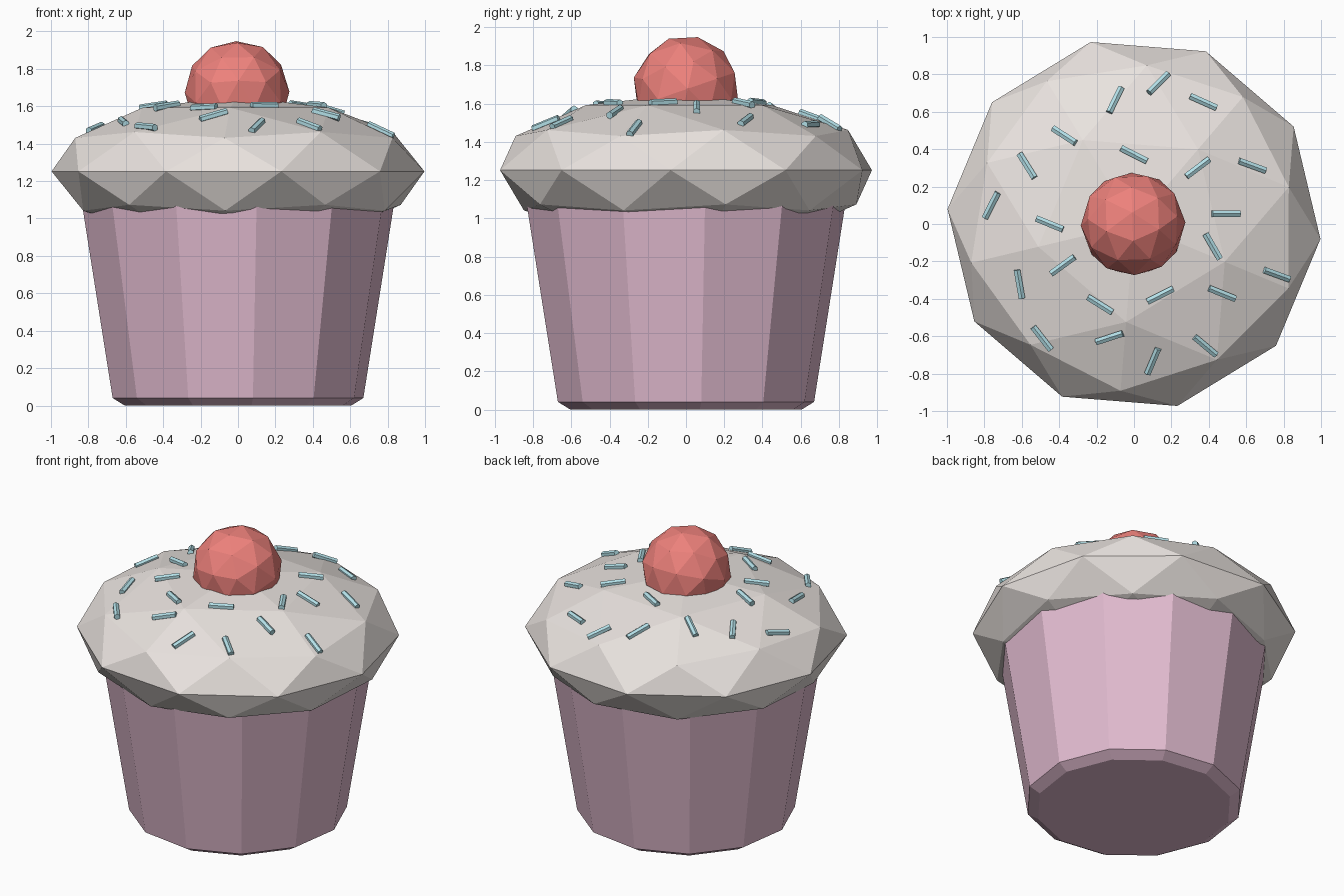
import bpy, bmesh
from math import radians, cos, sin
from mathutils import Matrix, Vector
from mathutils.bvhtree import BVHTree

if "Cube" in bpy.data.objects:
    bpy.data.objects.remove(bpy.data.objects["Cube"])


def material(name, rgb):
    m = bpy.data.materials.new(name)
    m.diffuse_color = (*rgb, 1)
    m.use_nodes = True
    m.node_tree.nodes["Principled BSDF"].inputs["Base Color"].default_value = m.diffuse_color
    return m


def add_object(name, bm, mat):
    bmesh.ops.recalc_face_normals(bm, faces=bm.faces)
    me = bpy.data.meshes.new(name)
    bm.to_mesh(me)
    me.materials.append(mat)
    ob = bpy.data.objects.new(name, me)
    bpy.context.collection.objects.link(ob)
    return ob


# Paper cup: 12-sided tapered wall with a small chamfer at the base
bm = bmesh.new()
rings = []
for r, z in [(0.61, 0.0), (0.675, 0.04), (0.842, 1.09)]:
    rings.append([bm.verts.new((r * cos(radians(6.8 + 30 * i)),
                                r * sin(radians(6.8 + 30 * i)), z)) for i in range(12)])
for lo, hi in zip(rings, rings[1:]):
    for i in range(12):
        j = (i + 1) % 12
        bm.faces.new((lo[i], lo[j], hi[j], hi[i]))
bm.faces.new(rings[0])
bm.faces.new(rings[-1])
add_object("paper_cup", bm, material("pink", (0.76, 0.5, 0.63)))
bm.free()

# Frosting: flattened low-poly sphere
bm = bmesh.new()
bmesh.ops.create_icosphere(bm, subdivisions=2, radius=1.0,
                           matrix=Matrix.Translation((0, 0, 1.252))
                           @ Matrix.Diagonal((1, 1, 0.4, 1))
                           @ Matrix.Rotation(radians(-22.6), 4, 'Z'))
add_object("frosting", bm, material("cream", (0.82, 0.77, 0.74)))
surface = BVHTree.FromBMesh(bm)
bm.free()

# Cherry: tilted low-poly sphere sunk into the frosting
bm = bmesh.new()
bmesh.ops.create_icosphere(bm, subdivisions=2, radius=0.28,
                           matrix=Matrix.Translation((-0.005, 0, 1.675))
                           @ Matrix.Rotation(radians(19), 4, 'X')
                           @ Matrix.Rotation(radians(20), 4, 'Z'))
add_object("cherry", bm, material("red", (0.85, 0.22, 0.2)))
bm.free()

# Sprinkles: x, y and heading, laid flat on the frosting
sprinkles = [
    (-.10, .66, 64), (.13, .75, 45), (.37, .65, -24), (-.37, .47, -33),
    (0, .37, -27), (-.57, .31, -58), (.34, .30, 37), (.63, .31, -20),
    (-.76, .10, 63), (-.45, 0, -22), (.49, .055, 0), (.42, -.12, -60),
    (-.38, -.22, 36), (.76, -.27, -20), (-.61, -.32, -80), (-.18, -.43, -32),
    (.14, -.38, 27), (.47, -.37, -22), (-.49, -.61, -52), (-.13, -.605, 18),
    (.10, -.73, 67), (.38, -.65, -40)]
bm = bmesh.new()
for x, y, a in sprinkles:
    hit, n, _, _ = surface.ray_cast(Vector((x, y, 3)), Vector((0, 0, -1)))
    d = Vector((cos(radians(a)), sin(radians(a)), 0))
    d.z = -(n.x * d.x + n.y * d.y) / n.z
    rot = d.to_track_quat('Z', 'Y').to_matrix().to_4x4()
    bmesh.ops.create_cone(bm, cap_ends=True, segments=6, radius1=0.02, radius2=0.02,
                          depth=0.155,
                          matrix=Matrix.Translation(hit + n * 0.007) @ rot)
add_object("sprinkles", bm, material("teal", (0.45, 0.74, 0.8)))
bm.free()
